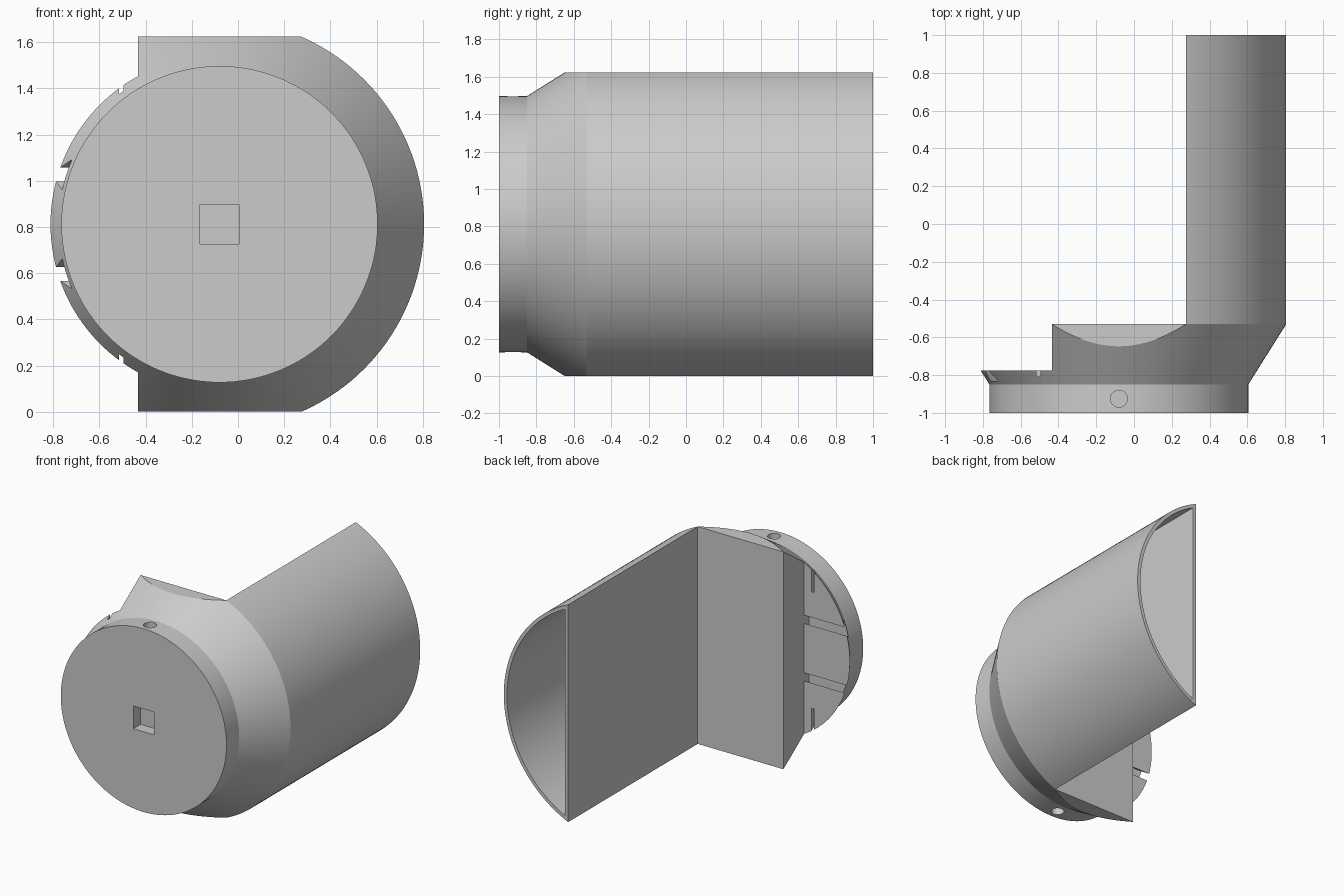
import bpy, bmesh, math
from mathutils import Vector

cube = bpy.data.objects.get("Cube")
if cube:
    bpy.data.objects.remove(cube, do_unlink=True)

AX, AZ = -0.08, 0.812          # turning axis, running along y
R_DISC, R_BODY, WALL = 0.685, 0.886, 0.026
X_TROUGH, X_STEP = 0.274, -0.434
Y_STEP, Y_RIM = -0.53, -0.775

grey = bpy.data.materials.new("plain grey")
grey.use_nodes = True
colour = (0.6, 0.6, 0.6, 1)
grey.diffuse_color = colour
grey.node_tree.nodes["Principled BSDF"].inputs["Base Color"].default_value = colour


def make_object(name, bm):
    bmesh.ops.recalc_face_normals(bm, faces=bm.faces)
    mesh = bpy.data.meshes.new(name)
    bm.to_mesh(mesh)
    bm.free()
    mesh.materials.append(grey)
    obj = bpy.data.objects.new(name, mesh)
    bpy.context.collection.objects.link(obj)
    return obj


def loft(bm, rings):
    """Skin a list of equal point rings and cap both ends."""
    loops = [[bm.verts.new(p) for p in ring] for ring in rings]
    for a, b in zip(loops, loops[1:]):
        for i in range(len(a)):
            j = (i + 1) % len(a)
            bm.faces.new((a[i], a[j], b[j], b[i]))
    bm.faces.new(loops[0])
    bm.faces.new(loops[-1])


def turned(profile, n=144):
    """Solid of (y, radius) stations around the main axis."""
    bm = bmesh.new()
    angles = [2 * math.pi * i / n for i in range(n)]
    loft(bm, [[(AX + r * math.cos(a), y, AZ + r * math.sin(a)) for a in angles]
              for y, r in profile])
    return bm


def slice_off(bm, point, normal):
    """Remove everything on the normal's side of a plane and cap the cut."""
    geom = bm.verts[:] + bm.edges[:] + bm.faces[:]
    bmesh.ops.bisect_plane(bm, geom=geom, plane_co=point, plane_no=normal,
                           clear_outer=True)
    bmesh.ops.holes_fill(bm, edges=[e for e in bm.edges if e.is_boundary], sides=0)


def box(x0, x1, y0, y1, z0, z1):
    bm = bmesh.new()
    loft(bm, [[(x0, y0, z), (x1, y0, z), (x1, y1, z), (x0, y1, z)] for z in (z0, z1)])
    return bm


def cut(target, bm):
    cutter = make_object("cutter", bm)
    cutter.hide_render = True
    mod = target.modifiers.new("cut", 'BOOLEAN')
    mod.operation, mod.solver, mod.object = 'DIFFERENCE', 'EXACT', cutter
    bpy.context.view_layer.objects.active = target
    bpy.ops.object.modifier_apply(modifier=mod.name)
    bpy.data.objects.remove(cutter, do_unlink=True)


# Turned body: disc, flared cone and long barrel, flattened above and below
bm = turned([(-1, R_DISC), (-0.85, R_DISC), (Y_STEP, R_BODY), (1, R_BODY)])
for s in (1, -1):
    slice_off(bm, Vector((0, 0, AZ + s * 0.812)), Vector((0, 0, s)))
body = make_object("half_barrel_body", bm)

# Stepped cuts that leave the side trough, centre block and rim
cut(body, box(-2, X_TROUGH, Y_STEP, 2, -1, 3))
cut(body, box(-2, X_STEP, Y_RIM, 2, -1, 3))

# Hollow of the trough, open at the back
bm = turned([(Y_STEP, R_BODY - WALL), (2, R_BODY - WALL)])
slice_off(bm, Vector((X_TROUGH + WALL, 0, 0)), Vector((-1, 0, 0)))
cut(body, bm)

# Square socket in the front
cut(body, box(AX - 0.085, AX + 0.085, -1.2, -0.915, AZ - 0.085, AZ + 0.085))

for s in (1, -1):
    # Dovetail groove across the rim
    z = AZ + s * 0.215
    profile = [(-0.83, -0.065), (-0.83, 0.065), (-0.76, 0.021), (-0.76, -0.021)]
    bm = bmesh.new()
    loft(bm, [[(x, y, z + w) for y, w in profile] for x in (-1.2, X_STEP - 0.001)])
    cut(body, bm)
    # Short upright slot in the rim
    z0, z1 = sorted((AZ + s * 0.435, AZ + s * 0.9))
    cut(body, box(-0.516, -0.495, -0.808, -0.7, z0, z1))
    # Round pin hole in the disc edge
    bm = bmesh.new()
    ring = [2 * math.pi * i / 32 for i in range(32)]
    loft(bm, [[(AX + 0.045 * math.cos(a), -0.925 + 0.045 * math.sin(a), AZ + s * h)
               for a in ring] for h in (0.54, 0.9)])
    cut(body, bm)

# Smooth curves, crisp edges
bpy.ops.object.select_all(action='DESELECT')
body.select_set(True)
bpy.context.view_layer.objects.active = body
bpy.ops.object.shade_smooth_by_angle(angle=math.radians(20))
